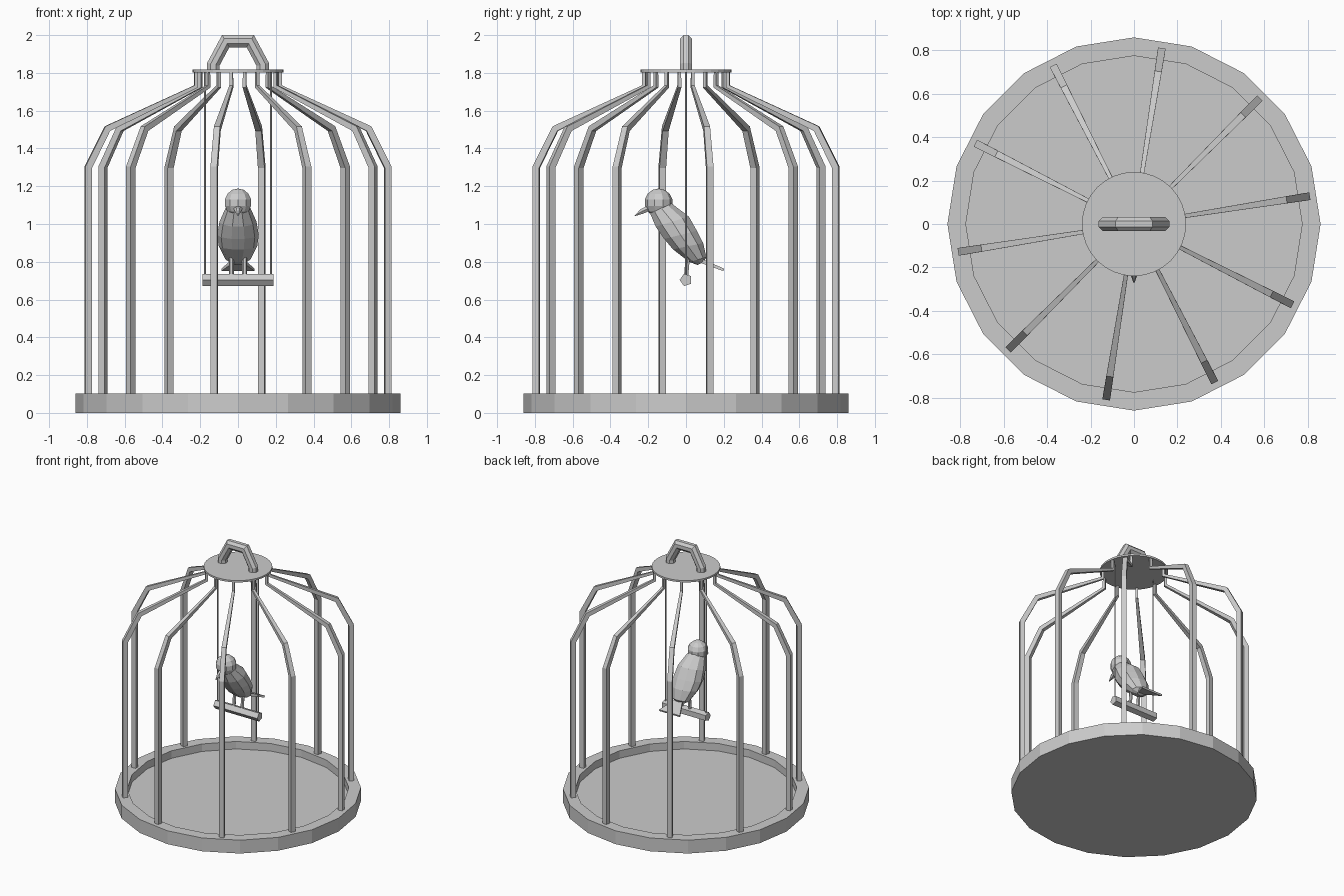
import bpy, bmesh
from math import sin, cos, pi, radians
from mathutils import Vector as V

if "Cube" in bpy.data.objects:
    bpy.data.objects.remove(bpy.data.objects["Cube"])


def loft(name, sections, n, phase=0.0):
    """Skin rings given as (centre, u, v); caps at both ends."""
    bm = bmesh.new()
    rings = []
    for c, u, v in sections:
        rings.append([bm.verts.new(V(c) + V(u) * cos(phase + 2 * pi * i / n)
                                   + V(v) * sin(phase + 2 * pi * i / n)) for i in range(n)])
    for a, b in zip(rings, rings[1:]):
        for i in range(n):
            j = (i + 1) % n
            bm.faces.new((a[i], a[j], b[j], b[i]))
    bm.faces.new(rings[0])
    bm.faces.new(rings[-1])
    bmesh.ops.recalc_face_normals(bm, faces=bm.faces)
    me = bpy.data.meshes.new(name)
    bm.to_mesh(me)
    bm.free()
    ob = bpy.data.objects.new(name, me)
    bpy.context.collection.objects.link(ob)
    return ob


def lathe(name, profile, n):
    return loft(name, [((0, 0, z), (r, 0, 0), (0, r, 0)) for r, z in profile], n)


def tube(name, path, side, radii, n, phase=0.0):
    """Sweep along a planar path; side is the normal of the path's plane."""
    pts = [V(p) for p in path]
    side = V(side).normalized()
    secs = []
    for i, p in enumerate(pts):
        d0 = (p - pts[max(i - 1, 0)]).normalized()
        d1 = (pts[min(i + 1, len(pts) - 1)] - p).normalized()
        t = (d0 + d1).normalized()
        d = d0 if d0.length else d1
        r = radii[i]
        secs.append((p, side * r, side.cross(t) * (r / max(t.dot(d), 0.5))))
    return loft(name, secs, n, phase)


# Tray base with raised rim
lathe("base_tray", [(0.86, 0), (0.86, 0.103), (0.775, 0.103), (0.775, 0.045)], 20)

# Ten square bars, thinning towards the crown
profile = [(0.803, 0.09), (0.803, 1.3), (0.70, 1.505), (0.225, 1.728), (0.225, 1.808)]
widths = [0.025, 0.025, 0.023, 0.013, 0.012]
for k in range(10):
    a = radians(9 + 36 * k)
    path = [(r * cos(a), r * sin(a), z) for r, z in profile]
    tube("cage_bar", path, (-sin(a), cos(a), 0), widths, 4, pi / 4)

# Crown plate and carrying handle
lathe("crown_plate", [(0.24, 1.803), (0.24, 1.817)], 32)
tube("handle", [(-0.131, 0, 1.81), (-0.131, 0, 1.845), (-0.065, 0, 1.968),
                (0.065, 0, 1.968), (0.131, 0, 1.845), (0.131, 0, 1.81)],
     (0, 1, 0), [0.035] * 6, 8, pi / 8)

# Swing: wires and five-sided perch
for s in (-1, 1):
    tube("swing_wire", [(s * 0.174, 0, 0.70), (s * 0.174, 0, 1.808)], (1, 0, 0), [0.005] * 2, 6)
loft("perch", [((x, 0, 0.704), (0, -0.034, 0), (0, 0, 0.034)) for x in (-0.187, 0.187)], 5)

# Bird body: leaning egg, sections as (front y, z), (back y, z), half width
body = [((-0.185, 1.095), (-0.085, 1.12), 0.05),
        ((-0.195, 1.06), (-0.06, 1.10), 0.068),
        ((-0.165, 0.985), (0.02, 1.04), 0.098),
        ((-0.12, 0.92), (0.062, 0.965), 0.11),
        ((-0.073, 0.865), (0.095, 0.90), 0.102),
        ((0.015, 0.798), (0.11, 0.825), 0.066),
        ((0.06, 0.783), (0.095, 0.80), 0.03)]
secs = []
for (y0, z0), (y1, z1), w in body:
    secs.append(((0, (y0 + y1) / 2, (z0 + z1) / 2), (w, 0, 0), (0, (y1 - y0) / 2, (z1 - z0) / 2)))
loft("bird_body", secs, 10)

# Bird head
bpy.ops.mesh.primitive_uv_sphere_add(segments=10, ring_count=7, radius=0.075,
                                     location=(0, -0.145, 1.113))
bpy.context.object.name = "bird_head"

# Beak, hooked down
loft("bird_beak", [((0, -0.195, 1.085), (0.026, 0, 0), (0, 0.010, 0.024)),
                   ((0, -0.235, 1.066), (0.016, 0, 0), (0, -0.006, 0.014)),
                   ((0, -0.272, 1.043), (0.002, 0, 0), (0, 0, 0.002))], 6)

# Fanned tail
loft("bird_tail", [((0, 0.075, 0.807), (0.035, 0, 0), (0, 0.004, 0.016)),
                   ((0, 0.20, 0.757), (0.125, 0, 0), (0, 0.003, 0.009))], 4, pi / 4)

# Legs
for s in (-1, 1):
    tube("bird_leg", [(s * 0.035, 0.0, 0.72), (s * 0.035, 0.01, 0.83)], (1, 0, 0),
         [0.013, 0.013], 6)
